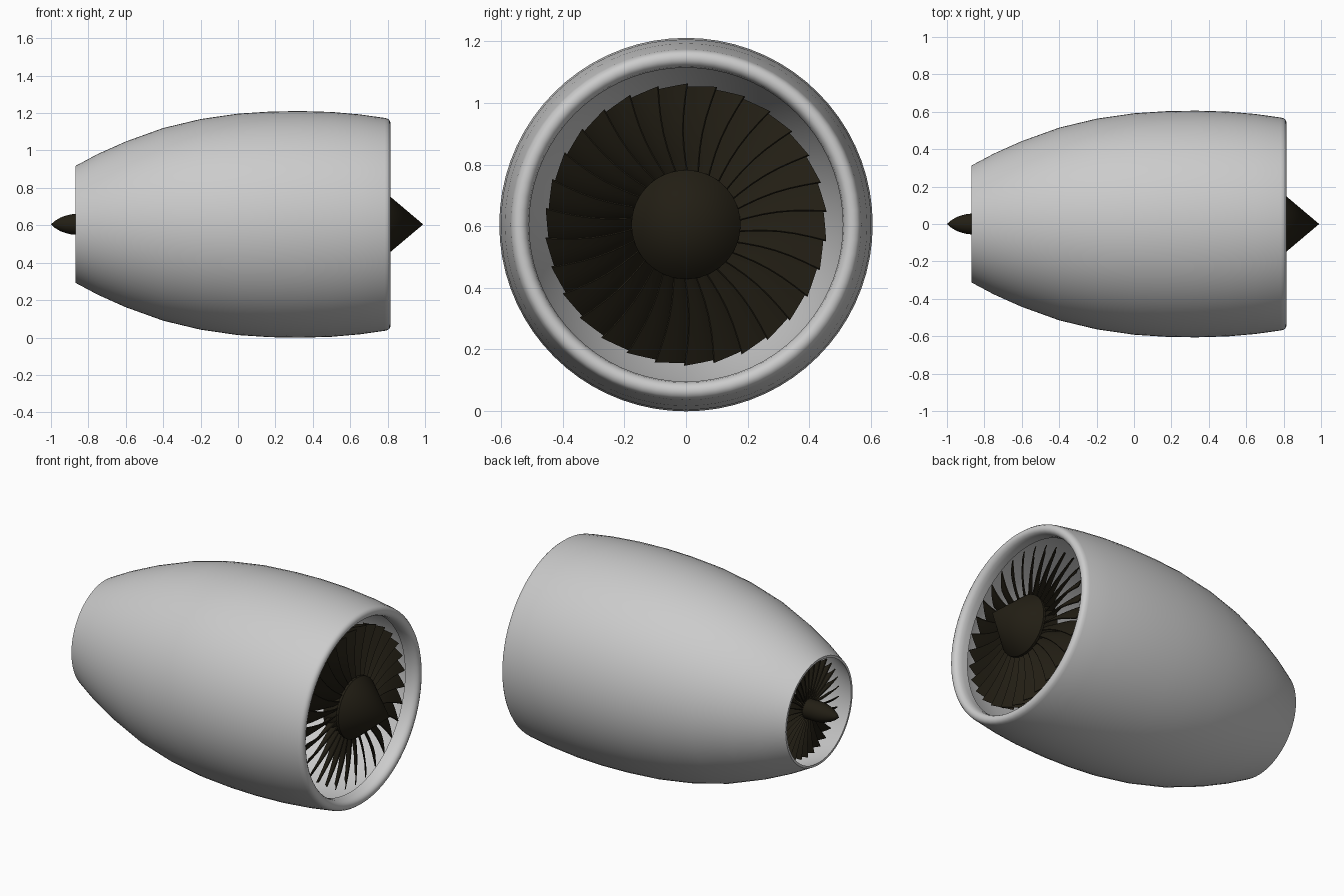
import bpy, bmesh, math

if "Cube" in bpy.data.objects:
    bpy.data.objects.remove(bpy.data.objects["Cube"])

CZ = 0.605  # height of the engine axis


def finish(name, bm, mat=None, angle=40):
    bmesh.ops.recalc_face_normals(bm, faces=bm.faces)
    me = bpy.data.meshes.new(name)
    bm.to_mesh(me)
    bm.free()
    ob = bpy.data.objects.new(name, me)
    bpy.context.collection.objects.link(ob)
    ob.location.z = CZ
    if mat:
        me.materials.append(mat)
    bpy.ops.object.select_all(action='DESELECT')
    ob.select_set(True)
    bpy.context.view_layer.objects.active = ob
    bpy.ops.object.shade_smooth_by_angle(angle=math.radians(angle))
    return ob


def lathe(name, profile, segs, mat=None, closed=False):
    """Revolve (x, radius) points around the x axis."""
    bm = bmesh.new()
    rings = []
    for x, r in profile:
        n = 1 if r == 0 else segs
        rings.append([bm.verts.new((x, r * math.cos(2 * math.pi * i / segs),
                                    r * math.sin(2 * math.pi * i / segs))) for i in range(n)])
    pairs = list(zip(rings, rings[1:]))
    if closed:
        pairs.append((rings[-1], rings[0]))
    for a, b in pairs:
        for i in range(segs):
            j = (i + 1) % segs
            if len(a) == 1:
                bm.faces.new((a[0], b[i], b[j]))
            elif len(b) == 1:
                bm.faces.new((a[i], a[j], b[0]))
            else:
                bm.faces.new((a[i], a[j], b[j], b[i]))
    return finish(name, bm, mat)


def fan(name, count, x_out, side, r0, r1, depth, width, mat):
    """Ring of twisted, cambered blades; side is the direction the fan faces."""
    bm = bmesh.new()
    spans, chords, thick = 6, 4, 0.004
    for k in range(count):
        base = 2 * math.pi * k / count
        faces = []
        grids = []
        for t in (-thick / 2, thick / 2):
            grid = []
            for s in range(spans + 1):
                f = s / spans
                r = r0 + (r1 - r0) * f
                w = width * (0.45 + 0.55 * f)          # tangential width grows outward
                sweep = 0.15 * width * math.sin(math.pi * f)
                row = []
                for c in range(chords + 1):
                    u = c / chords                      # 0 = outer edge, 1 = inner edge
                    tan = w * (u - 0.5) + sweep + 0.08 * width * math.sin(math.pi * u) + t
                    rad = r - 0.01 * u * f
                    y, z = rad, tan
                    row.append(bm.verts.new((x_out - side * depth * u + t * side,
                                             y * math.cos(base) - z * math.sin(base),
                                             y * math.sin(base) + z * math.cos(base))))
                grid.append(row)
            grids.append(grid)
            for s in range(spans):
                for c in range(chords):
                    bm.faces.new((grid[s][c], grid[s][c + 1], grid[s + 1][c + 1], grid[s + 1][c]))
        a, b = grids

        def border(g):
            return (g[0][:-1] + [row[-1] for row in g[:-1]]
                    + g[-1][:0:-1] + [row[0] for row in g[:0:-1]])
        ra, rb = border(a), border(b)
        for i in range(len(ra)):
            j = (i + 1) % len(ra)
            bm.faces.new((ra[i], ra[j], rb[j], rb[i]))
    return finish(name, bm, mat)


dark = bpy.data.materials.new("dark_metal")
dark.diffuse_color = (0.016, 0.013, 0.007, 1)
dark.use_nodes = True
dark.node_tree.nodes["Principled BSDF"].inputs["Base Color"].default_value = dark.diffuse_color

# nacelle shell: outer skin, rolled intake lip, inner duct
outer = [(-0.87, 0.312), (-0.75, 0.376), (-0.6, 0.443), (-0.4, 0.515), (-0.2, 0.563),
         (0.0, 0.592), (0.17, 0.603), (0.33, 0.606), (0.5, 0.601), (0.65, 0.588), (0.785, 0.569)]
lip = [(0.80, 0.565), (0.81, 0.557), (0.815, 0.545), (0.814, 0.532), (0.807, 0.521),
       (0.793, 0.513), (0.77, 0.509), (0.735, 0.510)]
duct = [(0.73, 0.535)] + [(x, r - 0.022) for x, r in outer[-2:0:-1]] + [(-0.87, 0.299)]
lathe("nacelle", outer + lip + duct, 72, closed=True)

# nose cone with fan hub behind it
lathe("spinner", [(0.99, 0), (0.78, 0.177), (0.765, 0.177), (0.765, 0.162),
                  (0.67, 0.162), (0.62, 0.055), (0.62, 0)], 48, dark)

# shaft and rear bullet
lathe("shaft_and_tail_bullet", [(0.63, 0), (0.63, 0.055), (-0.86, 0.056), (-0.89, 0.054),
                                (-0.92, 0.047), (-0.95, 0.036), (-0.98, 0.018), (-1.0, 0)], 32, dark)

# intake fan and exhaust fan
fan("front_fan", 30, 0.77, 1, 0.15, 0.455, 0.075, 0.105, dark)
fan("rear_fan", 30, -0.80, -1, 0.05, 0.285, 0.06, 0.05, dark)
